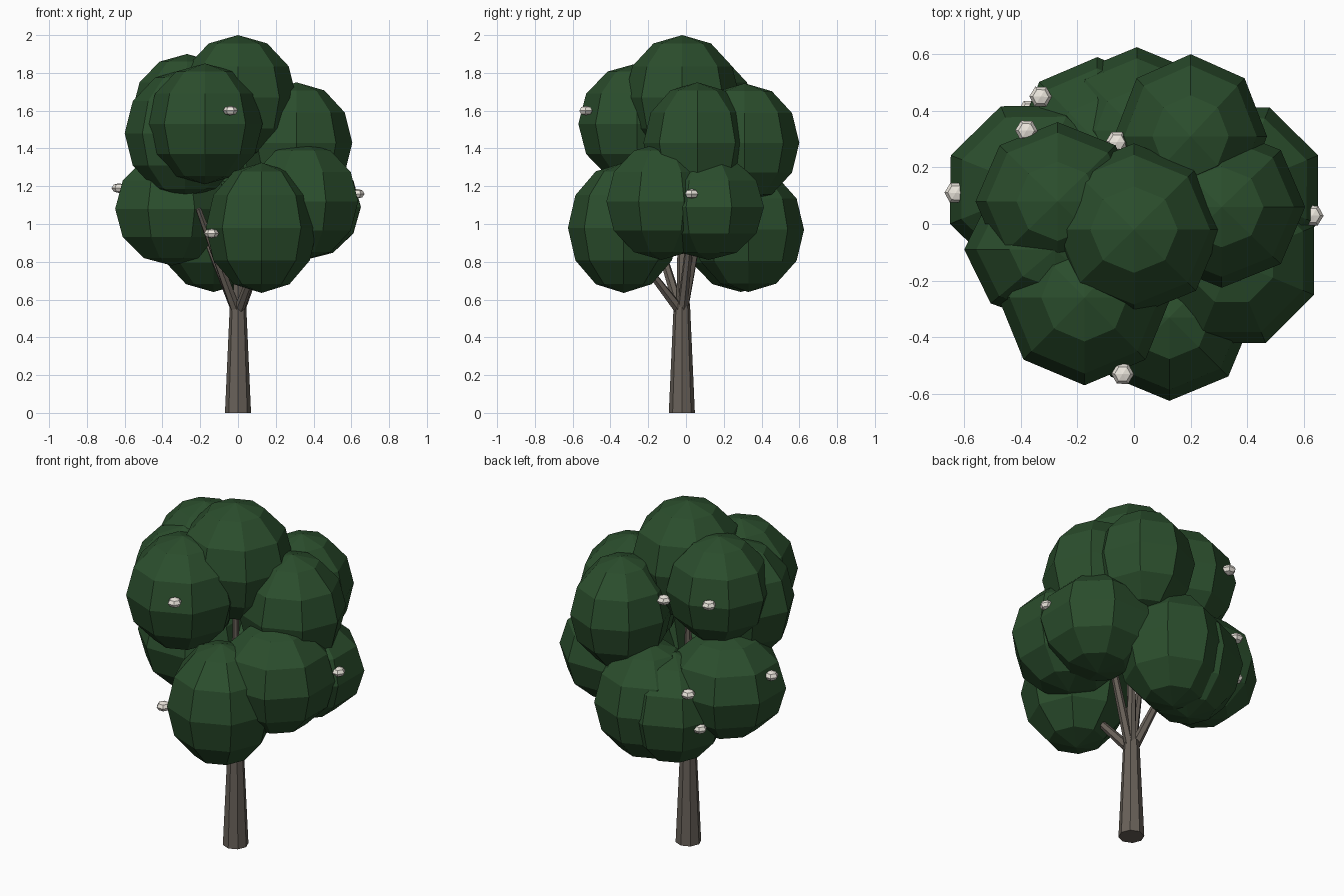
import bpy, math
from mathutils import Vector


def material(name, rgb):
    m = bpy.data.materials.new(name)
    m.diffuse_color = (*rgb, 1)
    return m


leaf = material("leaf", (0.024, 0.076, 0.026))
bark = material("bark", (0.14, 0.12, 0.10))
petal = material("petal", (0.84, 0.80, 0.73))


def finish(name, mat):
    ob = bpy.context.object
    ob.name = name
    ob.data.materials.append(mat)
    return ob


def limb(name, a, b, r1, r2, sides):
    a, b = Vector(a), Vector(b)
    d = b - a
    bpy.ops.mesh.primitive_cone_add(vertices=sides, radius1=r1, radius2=r2, depth=d.length,
                                    location=(a + b) / 2,
                                    rotation=d.to_track_quat('Z', 'Y').to_euler())
    finish(name, bark)


def ball(name, mat, pos, size, segs, rings, turn=0.0):
    bpy.ops.mesh.primitive_uv_sphere_add(segments=segs, ring_count=rings, radius=1,
                                         location=pos, rotation=(0, 0, turn))
    finish(name, mat).scale = size


# Trunk
limb("trunk", (0, -0.022, 0), (0, -0.022, 0.58), 0.069, 0.043, 8)

# Branches fanning out from the trunk top
for tip in [(-0.21, -0.20, 1.08), (0.12, -0.27, 0.85), (0.22, 0.04, 1.10),
            (-0.22, 0.06, 1.05), (0.12, 0.13, 1.30), (0, -0.02, 1.40)]:
    limb("branch", (tip[0] * 0.06, -0.022 + tip[1] * 0.06, 0.55), tip, 0.028, 0.016, 6)

# Foliage clumps: centre, radii in x, y and z, turn in degrees
clumps = [
    (0.00, -0.02, 1.67, 0.31, 0.305, 0.33, 0),      # crown top
    (-0.175, -0.26, 1.53, 0.305, 0.31, 0.32, 0),    # upper front
    (-0.28, -0.09, 1.48, 0.32, 0.27, 0.34, 0),      # upper front left
    (-0.27, 0.08, 1.60, 0.29, 0.28, 0.30, 0),       # upper back left
    (0.31, 0.06, 1.43, 0.295, 0.285, 0.32, 0),      # upper right
    (0.20, 0.31, 1.43, 0.27, 0.29, 0.315, 0),       # upper back
    (-0.35, 0.125, 1.08, 0.325, 0.315, 0.30, 22.5), # lower left
    (0.345, -0.13, 1.12, 0.315, 0.315, 0.31, 22.5), # lower right front
    (0.355, 0.12, 1.09, 0.32, 0.315, 0.28, 22.5),   # lower right back
    (0.125, -0.33, 0.98, 0.295, 0.295, 0.345, 0),   # lower front
    (0.01, 0.33, 0.97, 0.295, 0.295, 0.33, 0),      # lower back
    (-0.13, 0.29, 0.95, 0.29, 0.30, 0.31, 0),       # lower back left
]
for x, y, z, rx, ry, rz, turn in clumps:
    ball("foliage_clump", leaf, (x, y, z), (rx, ry, rz), 8, 6, math.radians(turn))

# Blossoms
for p in [(-0.04, -0.53, 1.60), (-0.63, 0.11, 1.19), (0.63, 0.03, 1.16),
          (-0.14, -0.49, 0.95), (-0.38, 0.33, 1.62), (-0.33, 0.45, 1.13),
          (-0.37, 0.40, 0.92), (-0.06, 0.29, 1.55)]:
    ball("blossom", petal, p, (0.04, 0.04, 0.026), 6, 4, 0.5)
